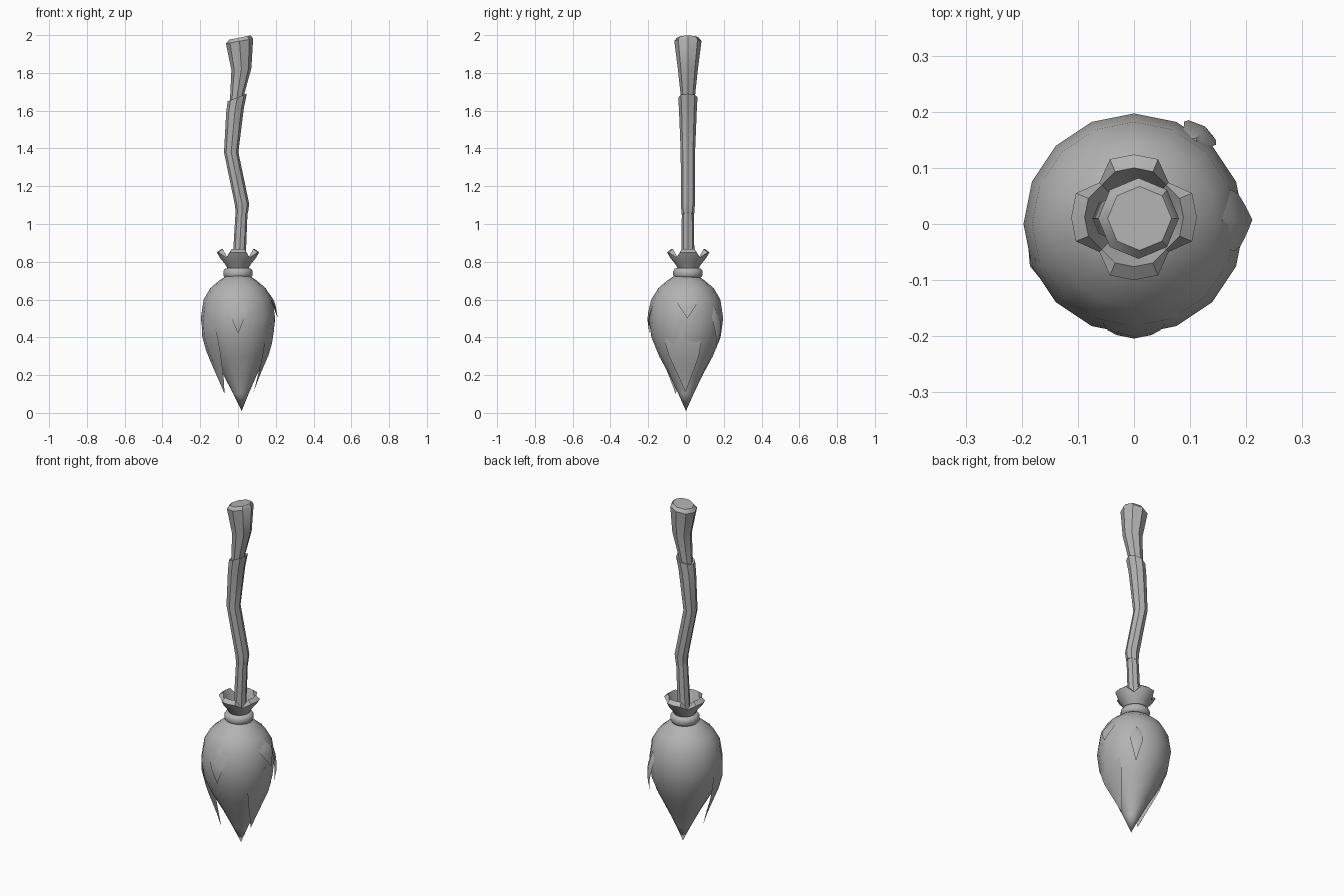
import bpy
import bmesh
from math import sin, cos, pi, radians

cube = bpy.data.objects.get("Cube")
if cube:
    bpy.data.objects.remove(cube)

grey = bpy.data.materials.new("plain grey")
grey.use_nodes = True
GREY = (0.45, 0.45, 0.45, 1)
grey.diffuse_color = GREY
grey.node_tree.nodes["Principled BSDF"].inputs["Base Color"].default_value = GREY


def loft(name, rings, angle=35, cap=True):
    """Skin a list of equally long point rings."""
    bm = bmesh.new()
    loops = [[bm.verts.new(p) for p in ring] for ring in rings]
    n = len(loops[0])
    for a, b in zip(loops, loops[1:]):
        for i in range(n):
            j = (i + 1) % n
            bm.faces.new((a[i], a[j], b[j], b[i]))
    if cap:
        bm.faces.new(loops[0][::-1])
        bm.faces.new(loops[-1])
    bmesh.ops.remove_doubles(bm, verts=bm.verts, dist=0.0005)
    bmesh.ops.recalc_face_normals(bm, faces=bm.faces)
    mesh = bpy.data.meshes.new(name)
    bm.to_mesh(mesh)
    bm.free()
    mesh.materials.append(grey)
    obj = bpy.data.objects.new(name, mesh)
    bpy.context.collection.objects.link(obj)
    bpy.ops.object.select_all(action='DESELECT')
    bpy.context.view_layer.objects.active = obj
    obj.select_set(True)
    bpy.ops.object.shade_smooth_by_angle(angle=radians(angle))
    return obj


def ring(x, y, z, r, slope=0, n=8):
    pts = []
    for i in range(n):
        a = 2 * pi * i / n
        pts.append((x + r * cos(a), y + r * sin(a), z + slope * r * cos(a)))
    return pts


# Crooked handle: three overlapping lengths of stick (x, z, radius, slope)
HANDLE = {
    "handle_bottom": [(0.005, 0.74, 0.034, 0), (0.008, 0.85, 0.034, 0),
                      (0.02, 1.09, 0.032, 0.3)],
    "handle_middle": [(0.02, 1.05, 0.033, 0.3), (0.022, 1.1, 0.037, 0.2),
                      (-0.036, 1.38, 0.038, 0), (-0.016, 1.6, 0.047, 0.3),
                      (-0.004, 1.67, 0.051, 0.4), (-0.004, 1.665, 0.038, 0.4)],
    "handle_top": [(-0.014, 1.6, 0.035, 0.3), (-0.004, 1.68, 0.038, 0.3),
                   (0.018, 1.82, 0.053, 0.1), (0.008, 1.968, 0.072, 0.18),
                   (0.01, 1.987, 0.057, 0.2)],
}
for name, path in HANDLE.items():
    loft(name, [ring(x, 0.01, z, r, s) for x, z, r, s in path], 40)

# Flared collar with four raised petals
def petals(r, low, high, notch):
    pts = []
    for i in range(16):
        a = 2 * pi * i / 16
        k = i % 4
        rr = r * notch if k == 2 else r
        z = low if k == 2 else high
        pts.append((rr * cos(a), 0.012 + rr * sin(a), z))
    return pts


loft("collar", [petals(0.052, 0.76, 0.76, 1), petals(0.07, 0.79, 0.79, 1),
                petals(0.095, 0.81, 0.82, 0.9), petals(0.112, 0.822, 0.85, 0.78),
                petals(0.088, 0.825, 0.868, 0.92), petals(0.06, 0.79, 0.80, 1),
                petals(0.03, 0.785, 0.785, 1)])

# Rounded binding around the neck
band = [(0.055, 0.712), (0.07, 0.717), (0.078, 0.73), (0.078, 0.75),
        (0.07, 0.763), (0.05, 0.768)]
loft("binding", [ring(0, 0.01, z, r, 0, 16) for r, z in band], 60)

# Bristle head: radius by height
HEAD = [(0.01, 0.0), (0.1, 0.04), (0.2, 0.088), (0.3, 0.142), (0.4, 0.183),
        (0.5, 0.197), (0.6, 0.182), (0.66, 0.147), (0.7, 0.1), (0.73, 0.055)]


def head_radius(z):
    for (z0, r0), (z1, r1) in zip(HEAD, HEAD[1:]):
        if z <= z1:
            return r0 + (r1 - r0) * (z - z0) / (z1 - z0)
    return HEAD[-1][1]


def centre_x(z):
    return 0.02 * max(0, 1 - z / 0.45)


loft("bristle_head", [ring(centre_x(z), 0, z, r, 0, 16) for z, r in HEAD], 60)


# Pointed locks lying on the bristles
def lock(name, angle, top, tip, width, lift, tip_out, lean=0):
    rows = []
    steps = 6
    for i in range(steps + 1):
        t = i / steps
        z = top + (tip - top) * t
        r = head_radius(z)
        half = width * min(1, 0.55 + 1.5 * t) * min(1, (1 - t) * 1.7) / 2
        out = r + lift * min(1, 2 * t) + tip_out * t * t
        a = radians(angle + lean * t)
        row = []
        edge = out - 0.012 * (1 - t) - half * half / (2 * r + 0.05)
        for d, side in ((out, 0), (edge, half), (out - 0.03 * (1 - t), 0), (edge, -half)):
            row.append((centre_x(z) + d * cos(a) - side * sin(a),
                        d * sin(a) + side * cos(a), z))
        rows.append(row)
    loft(name, rows, 50)


lock("front_lock", 270, 0.64, 0.42, 0.11, 0.008, 0.0)
lock("left_lock", 2, 0.64, 0.5, 0.11, 0.012, 0.002)
lock("back_lock", 54, 0.56, 0.34, 0.07, 0.02, 0.02)
lock("long_right_lock", 200, 0.56, 0.1, 0.2, 0.012, 0.05, 12)
lock("long_left_lock", 352, 0.5, 0.11, 0.19, 0.008, 0.015, 6)
